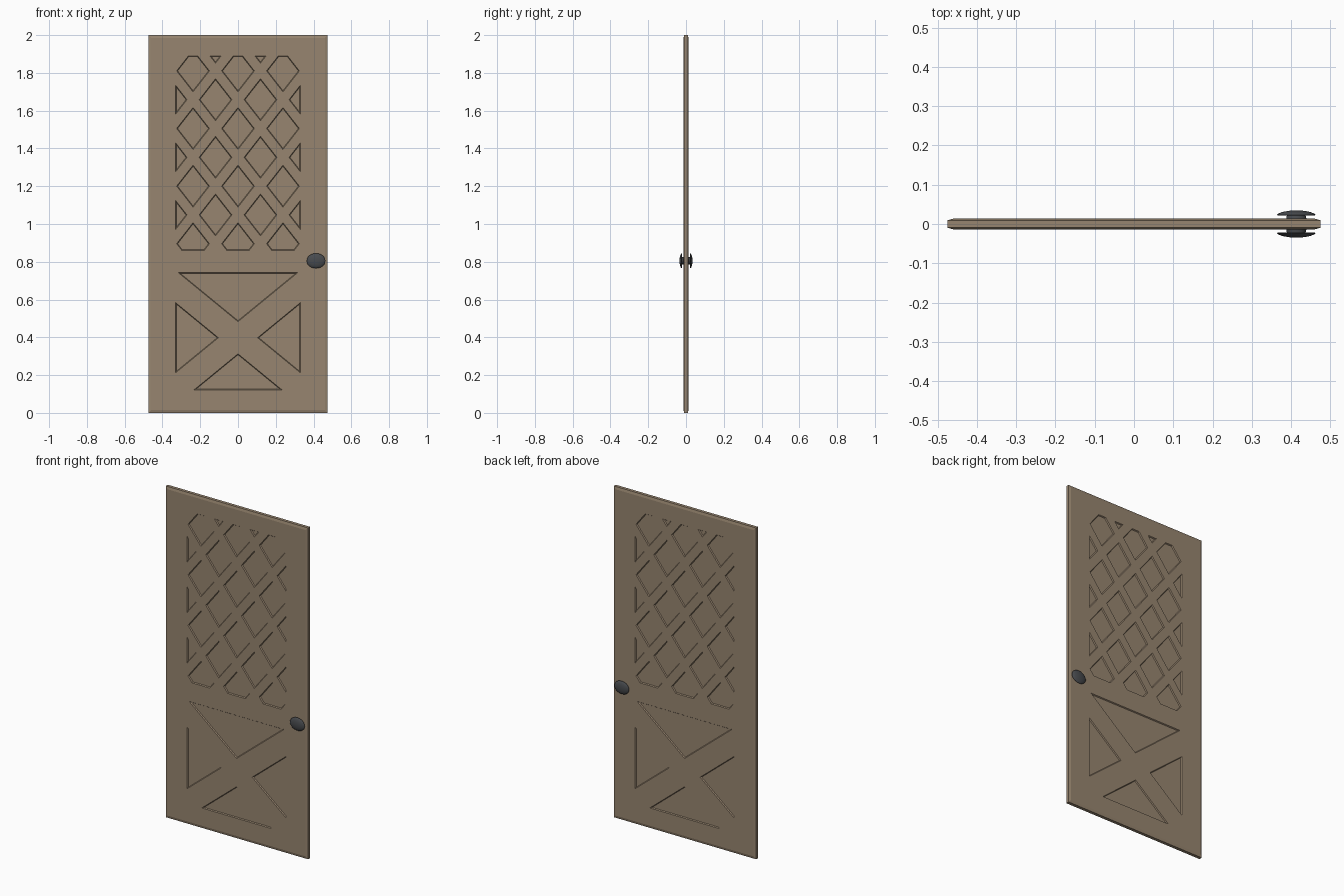
import bpy, bmesh, math
from mathutils import Vector

if "Cube" in bpy.data.objects:
    bpy.data.objects.remove(bpy.data.objects["Cube"])

FACE, EDGE, FLOOR = 0.0135, 0.0095, 0.0075   # half thickness at face, rim, recess floor


def material(name, rgb):
    m = bpy.data.materials.new(name)
    m.diffuse_color = (*rgb, 1)
    m.use_nodes = True
    m.node_tree.nodes["Principled BSDF"].inputs["Base Color"].default_value = m.diffuse_color
    return m


def make(name, bm, mat=None):
    bmesh.ops.recalc_face_normals(bm, faces=bm.faces[:])
    me = bpy.data.meshes.new(name)
    bm.to_mesh(me)
    bm.free()
    ob = bpy.data.objects.new(name, me)
    bpy.context.collection.objects.link(ob)
    if mat:
        me.materials.append(mat)
    return ob


def hull(bm, pts):
    vs = [bm.verts.new(p) for p in pts]
    bmesh.ops.convex_hull(bm, input=vs)


def region(planes, t):
    """Convex polygon where nx*x + nz*z <= d for every plane, shrunk by t."""
    poly = [(-3, -3), (3, -3), (3, 3), (-3, 3)]
    for nx, nz, d in planes:
        n = math.hypot(nx, nz)
        dist = lambda p: (nx * p[0] + nz * p[1] - d) / n + t
        out = []
        for p, q in zip(poly, poly[1:] + poly[:1]):
            a, b = dist(p), dist(q)
            if a <= 0:
                out.append(p)
            if a * b < 0:
                f = a / (a - b)
                out.append((p[0] + f * (q[0] - p[0]), p[1] + f * (q[1] - p[1])))
        poly = out
    return poly


def box(x, z0, z1):
    return [(1, 0, x), (-1, 0, x), (0, 1, z1), (0, -1, -z0)]


# panes of the upper diamond lattice
PX, PZ, K = 0.119, 0.1525, 0.73
panes = []
for i in range(-3, 4):
    for j in range(-4, 5):
        if (i + j) % 2:
            cx, cz = i * PX, 1.353 + j * PZ
            diamond = [(sx / PX, sz / PZ, K + sx * cx / PX + sz * cz / PZ)
                       for sx in (-1, 1) for sz in (-1, 1)]
            panes.append(diamond + box(0.33, 0.86, 1.89))

# four triangles around the lower X brace
S, C, G = 0.82, 0.398, 0.085
for s in (-1, 1):
    panes.append([(S, -s, -G - s * C), (-S, -s, -G - s * C)] + box(0.33, 0.122, 0.743))
    panes.append([(-s * S, 1, -G + C), (-s * S, -1, -G - C)] + box(0.33, 0.122, 0.743))

wood = material("wood", (0.31, 0.235, 0.16))
metal = material("dark_metal", (0.065, 0.07, 0.077))

# door slab with bevelled rim
bm = bmesh.new()
pts = []
for y, ins in ((FACE, 0.015), (EDGE, 0)):
    for x, z in region(box(0.475, 0, 2), ins):
        pts += [(x, y, z), (x, -y, z)]
hull(bm, pts)
bmesh.ops.dissolve_limit(bm, angle_limit=0.01, verts=bm.verts[:], edges=bm.edges[:])
door = make("door_panel", bm, wood)

# recesses with sloped walls on both faces
bm = bmesh.new()
for planes in panes:
    deep = region(planes, 0.004)
    if len(deep) < 3:
        continue
    wide = region(planes, -0.002)
    for s in (-1, 1):
        hull(bm, [(x, s * FLOOR, z) for x, z in deep] +
                 [(x, s * (FACE + 0.003), z) for x, z in wide])
bmesh.ops.dissolve_limit(bm, angle_limit=0.01, verts=bm.verts[:], edges=bm.edges[:])
cutter = make("recess_cutter", bm)
cutter.hide_render = True
mod = door.modifiers.new("recesses", 'BOOLEAN')
mod.operation, mod.solver, mod.object = 'DIFFERENCE', 'EXACT', cutter
bpy.context.view_layer.objects.active = door
bpy.ops.object.modifier_apply(modifier=mod.name)
bpy.data.objects.remove(cutter)

# oval knobs, front and back
profile = [(0.026, 0.012), (0.024, 0.021), (0.046, 0.0215), (0.0495, 0.0235),
           (0.045, 0.027), (0.034, 0.031), (0.018, 0.0337), (0, 0.0345)]
for s, name in ((-1, "front_knob"), (1, "back_knob")):
    bm = bmesh.new()
    vs = [bm.verts.new((r, s * y, 0)) for r, y in profile]
    es = [bm.edges.new(e) for e in zip(vs, vs[1:])]
    bmesh.ops.spin(bm, geom=vs + es, axis=(0, 1, 0), cent=(0, 0, 0),
                   angle=math.tau, steps=24, use_merge=True)
    bmesh.ops.remove_doubles(bm, verts=bm.verts[:], dist=1e-5)
    for v in bm.verts:
        v.co = Vector((0.413 + v.co.x, v.co.y, 0.805 + v.co.z * 0.8))
    knob = make(name, bm, metal)
    bpy.ops.object.select_all(action='DESELECT')
    knob.select_set(True)
    bpy.context.view_layer.objects.active = knob
    bpy.ops.object.shade_smooth_by_angle(angle=math.radians(40))
